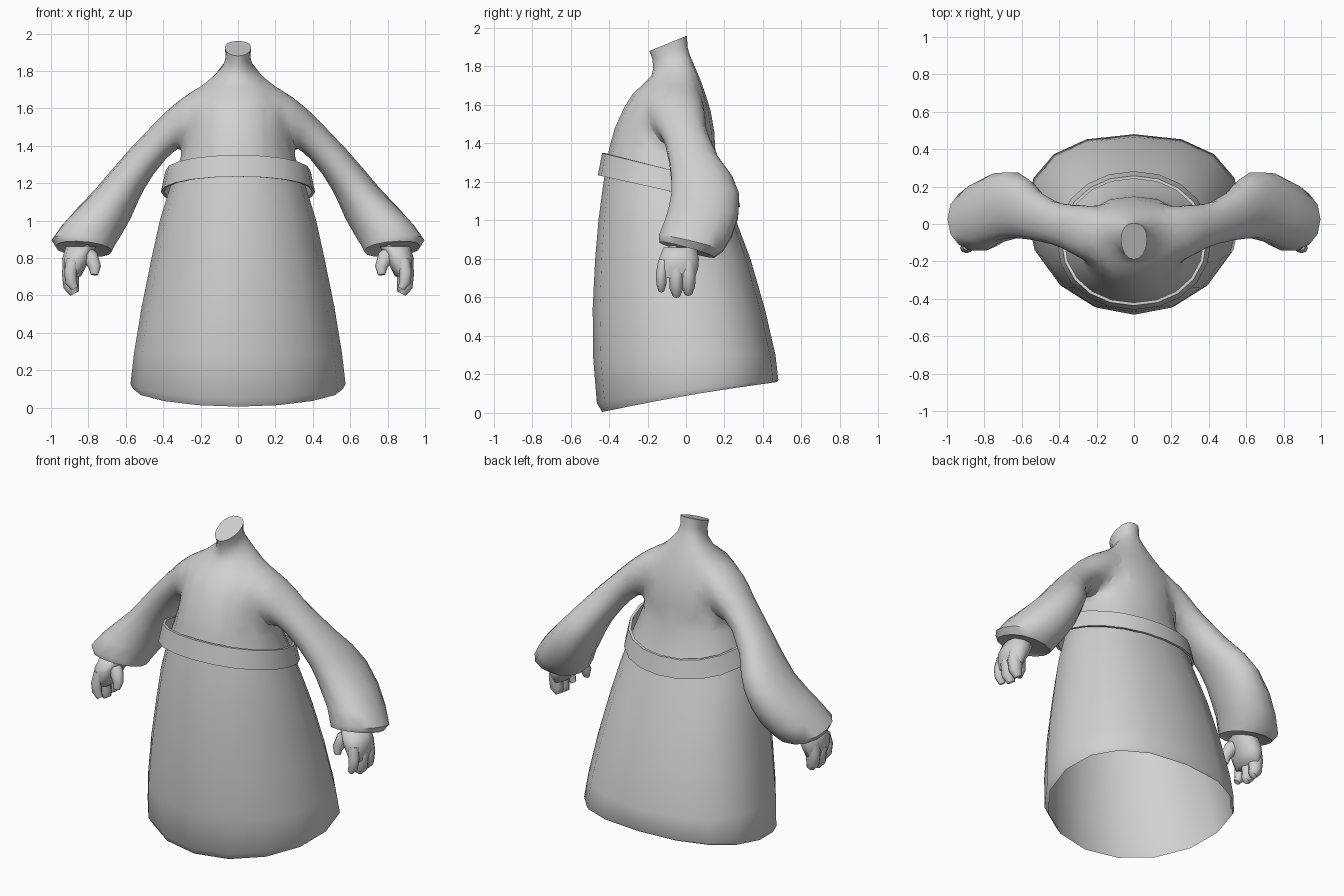
import bpy, bmesh, math
from mathutils import Vector

if "Cube" in bpy.data.objects:
    bpy.data.objects.remove(bpy.data.objects["Cube"])

grey = bpy.data.materials.new("plain grey")
grey.diffuse_color = (0.64, 0.64, 0.64, 1)
grey.use_nodes = True
grey.node_tree.nodes["Principled BSDF"].inputs["Base Color"].default_value = grey.diffuse_color


def spow(v, p):
    return math.copysign(abs(v) ** p, v)


def smooth_shade(ob, angle):
    bpy.ops.object.select_all(action='DESELECT')
    ob.select_set(True)
    bpy.context.view_layer.objects.active = ob
    bpy.ops.object.shade_smooth_by_angle(angle=math.radians(angle))


def loft(name, rings, cap_start=False, cap_end=False, closed=False, angle=50):
    """Skin a list of equally long point rings with quads."""
    bm = bmesh.new()
    vs = [[bm.verts.new(p) for p in r] for r in rings]
    n = len(vs[0])
    pairs = list(zip(vs, vs[1:])) + ([(vs[-1], vs[0])] if closed else [])
    for a, b in pairs:
        for i in range(n):
            j = (i + 1) % n
            bm.faces.new((a[i], a[j], b[j], b[i]))
    if cap_start:
        bm.faces.new(vs[0])
    if cap_end:
        bm.faces.new(vs[-1])
    bmesh.ops.recalc_face_normals(bm, faces=bm.faces)
    me = bpy.data.meshes.new(name)
    bm.to_mesh(me)
    bm.free()
    me.materials.append(grey)
    ob = bpy.data.objects.new(name, me)
    bpy.context.collection.objects.link(ob)
    smooth_shade(ob, angle)
    return ob


def body_ring(zf, zb, hw, yf, yb, n=16, pf=1.0, pb=.85, shift=.09, bow=0):
    """Oval tilted from height zf (front) to zb (back), fuller at the back."""
    pts = []
    yc = (yf + yb) / 2 + shift * hw
    for i in range(n):
        a = 2 * math.pi * i / n - math.pi / 2
        s, c = math.sin(a), math.cos(a)
        p = pf if s < 0 else pb
        y = yc + (yc - yf) * spow(s, p) if s < 0 else yc + (yb - yc) * spow(s, p)
        t = (y - yf) / (yb - yf)
        z = zf + (zb - zf) * t + bow * math.sin(math.pi * t)
        pts.append((hw * spow(c, p), y, z))
    return pts


# Robe, shoulders and neck in one skin, starting with the lining inside
robe = [
    (1.0, 1.0, .403, -.44, .245), (.54, .54, .50, -.47, .395),
    (.28, .30, .541, -.467, .45), (.06, .18, .558, -.45, .463, .01),
    (.005, .16, .562, -.435, .472, .01), (.05, .17, .575, -.463, .48, .01),
    (.28, .30, .556, -.482, .465), (.54, .54, .515, -.485, .41),
    (.80, .80, .462, -.472, .335), (1.0, 1.0, .418, -.455, .26),
    (1.19, 1.16, .365, -.43, .205), (1.37, 1.32, .305, -.40, .155),
    (1.48, 1.46, .285, -.37, .147), (1.59, 1.57, .285, -.32, .128),
    (1.66, 1.66, .265, -.275, .10), (1.71, 1.73, .20, -.22, .075),
    (1.75, 1.80, .125, -.18, .045), (1.79, 1.86, .08, -.17, .02),
    (1.84, 1.90, .066, -.175, .008), (1.88, 1.96, .07, -.19, .005),
]
robe_ob = loft("robe", [body_ring(*r[:5], bow=r[5] if len(r) > 5 else 0) for r in robe],
               True, True)


# Belt: tilted band standing off the waist
def belt_ring(hw, yf, yb, zf, zb):
    return body_ring(zf, zb, hw, yf, yb, n=20, pf=.95, pb=.95, shift=0)


loft("belt", [belt_ring(.412, -.458, .282, 1.235, 1.07),
              belt_ring(.388, -.436, .258, 1.35, 1.18),
              belt_ring(.372, -.42, .242, 1.35, 1.18),
              belt_ring(.396, -.442, .266, 1.235, 1.07)], closed=True, angle=40)


def sleeve_ring(side, hx, hz, lx, lz, yf, yb, drop=0, n=14):
    """Oval between an upper and a lower edge point; the back sags by drop."""
    pts = []
    for i in range(n):
        a = 2 * math.pi * i / n
        t = .5 + .5 * spow(math.cos(a), .92)
        s = spow(math.sin(a), .92)
        y = (yf + yb) / 2 + (yb - yf) / 2 * s
        pts.append((side * (lx + (hx - lx) * t), y, lz + (hz - lz) * t - drop * s))
    return pts


def finger(name, path, radii, side, flat=.85, n=8):
    """Tapered tube along a path of points."""
    rings = []
    ps = [Vector((side * x, y, z)) for x, y, z in path]
    for i, (p, r) in enumerate(zip(ps, radii)):
        d = (ps[min(i + 1, len(ps) - 1)] - ps[max(i - 1, 0)]).normalized()
        u = d.cross(Vector((0, 1, 0))).normalized()
        v = d.cross(u)
        rings.append([p + u * r * math.cos(2 * math.pi * k / n)
                      + v * r * flat * math.sin(2 * math.pi * k / n) for k in range(n)])
    loft(name, rings, True, True, angle=70)


sleeve = [
    (.12, 1.745, .16, 1.46, -.19, .085), (.27, 1.685, .25, 1.41, -.20, .105),
    (.39, 1.585, .315, 1.39, -.15, .11), (.48, 1.485, .385, 1.33, -.11, .125),
    (.58, 1.38, .45, 1.25, -.09, .17), (.68, 1.265, .50, 1.17, -.08, .245),
    (.765, 1.165, .535, 1.10, -.08, .28), (.86, 1.065, .575, 1.01, -.095, .275, .02),
    (.94, .975, .62, .93, -.115, .24, .04), (.997, .895, .66, .865, -.145, .195, .04),
    (.975, .86, .675, .835, -.14, .15, .04), (.93, .865, .70, .85, -.11, .11, .03),
]
for side, tag in ((1, "left"), (-1, "right")):
    # Wide drooping sleeve, fused into the robe at the shoulder
    arm = loft("sleeve_" + tag, [sleeve_ring(side, *r) for r in sleeve], True, True)
    mod = robe_ob.modifiers.new("fuse", 'BOOLEAN')
    mod.operation, mod.solver, mod.object = 'UNION', 'EXACT', arm
    bpy.context.view_layer.objects.active = robe_ob
    bpy.ops.object.modifier_apply(modifier=mod.name)
    bpy.data.objects.remove(arm)
    # Palm
    palm = [(.92, .86, .76, .86, -.12, .06), (.94, .80, .785, .80, -.145, .072),
            (.938, .75, .815, .75, -.145, .068), (.925, .70, .84, .70, -.13, .05)]
    loft("palm_" + tag, [sleeve_ring(side, *r, n=10) for r in palm], True, True, angle=70)
    # Three curled fingers, the rear two pressed together
    for i, (y, z, r) in enumerate(((-.128, .635, .034), (-.05, .61, .046), (.012, .62, .046))):
        finger(f"finger_{i + 1}_{tag}",
               [(.885, y * .9, .79), (.896, y, .72), (.892, y, z + .035), (.873, y, z)],
               (r, r, r * .9, r * .55), side)
    # Thumb on the inner side
    finger("thumb_" + tag,
           [(.83, -.06, .83), (.785, -.085, .80), (.765, -.10, .75), (.768, -.108, .71)],
           (.05, .042, .033, .02), side)

# Relax the shoulder seams so sleeves flow into the chest and back
bm = bmesh.new()
bm.from_mesh(robe_ob.data)


def near_seam(co):
    return .13 < abs(co.x) < .40 and 1.36 < co.z < 1.76


bmesh.ops.triangulate(bm, faces=[f for f in bm.faces if any(near_seam(v.co) for v in f.verts)])
for _ in range(2):
    long_edges = [e for e in bm.edges if e.calc_length() > .05
                  and near_seam((e.verts[0].co + e.verts[1].co) / 2)]
    bmesh.ops.subdivide_edges(bm, edges=long_edges, cuts=1)
    bmesh.ops.triangulate(bm, faces=[f for f in bm.faces if len(f.verts) > 4
                                     and any(near_seam(v.co) for v in f.verts)])
bmesh.ops.remove_doubles(bm, verts=[v for v in bm.verts if near_seam(v.co)], dist=.008)
for _ in range(7):
    bmesh.ops.smooth_vert(bm, verts=[v for v in bm.verts if near_seam(v.co)], factor=.5,
                          use_axis_x=True, use_axis_y=True, use_axis_z=True)
bmesh.ops.recalc_face_normals(bm, faces=bm.faces)
bm.to_mesh(robe_ob.data)
bm.free()
robe_ob.name = "robe_with_sleeves"
smooth_shade(robe_ob, 150)
